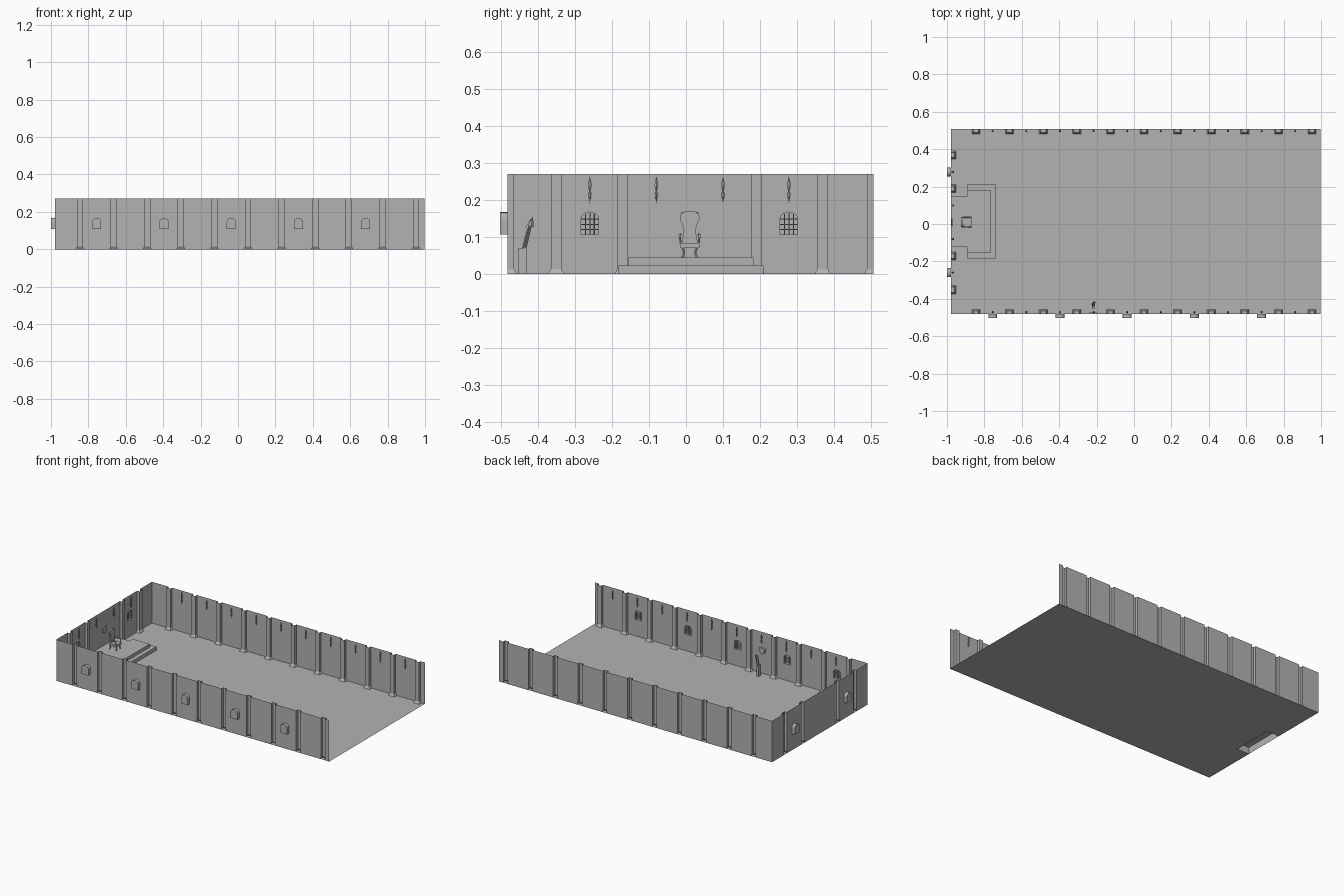
import bpy, bmesh, math
from mathutils import Vector

if "Cube" in bpy.data.objects:
    bpy.data.objects.remove(bpy.data.objects["Cube"])

stone = bpy.data.materials.new("grey_stone")
stone.diffuse_color = (0.45, 0.45, 0.45, 1)
stone.use_nodes = True
stone.node_tree.nodes["Principled BSDF"].inputs["Base Color"].default_value = stone.diffuse_color

X0, X1, Y0, Y1, H = -0.978, 0.998, -0.482, 0.507, 0.27
STEP = 0.1797


def finish(name, bm, normals=True):
    bmesh.ops.remove_doubles(bm, verts=bm.verts, dist=0.00005)
    if normals:
        bmesh.ops.recalc_face_normals(bm, faces=bm.faces)
    me = bpy.data.meshes.new(name)
    bm.to_mesh(me)
    bm.free()
    me.materials.append(stone)
    ob = bpy.data.objects.new(name, me)
    bpy.context.collection.objects.link(ob)
    return ob


def face(bm, pts):
    return bm.faces.new([bm.verts.new(p) for p in pts])


def prism(bm, lower, upper):
    """Closed solid between two matching outlines."""
    a = [bm.verts.new(p) for p in lower]
    b = [bm.verts.new(p) for p in upper]
    n = len(a)
    for i in range(n):
        bm.faces.new((a[i], a[(i + 1) % n], b[(i + 1) % n], b[i]))
    bm.faces.new(a[::-1])
    bm.faces.new(b)


def box(bm, lo, hi):
    ring = [(lo[0], lo[1]), (hi[0], lo[1]), (hi[0], hi[1]), (lo[0], hi[1])]
    prism(bm, [(*p, lo[2]) for p in ring], [(*p, hi[2]) for p in ring])


def rod(bm, p, q, r0, r1, n=6):
    """Tapered round bar from p to q."""
    p, q = Vector(p), Vector(q)
    rot = (q - p).to_track_quat('Z', 'Y')
    ring = [Vector((math.cos(k * math.tau / n), math.sin(k * math.tau / n), 0)) for k in range(n)]
    prism(bm, [p + rot @ (v * r0) for v in ring], [q + rot @ (v * r1) for v in ring])


def lathe(bm, cx, cy, profile, n=6):
    for (r0, z0), (r1, z1) in zip(profile, profile[1:]):
        rod(bm, (cx, cy, z0), (cx, cy, z1), max(r0, 0.0003), max(r1, 0.0003), n)


def arch(u, w=0.024, z0=0.107, z1=0.148, rise=0.019, n=8):
    pts = [(u - w, z0), (u + w, z0)]
    return pts + [(u + w * math.cos(math.pi * k / n), z1 + rise * math.sin(math.pi * k / n))
                  for k in range(n + 1)]


def wall(name, mapper, u0, u1, pillars, windows, torches):
    """Folded sheet wall; mapper(u, depth, z), depth grows into the hall."""
    WU, DU, WB, DB, ZB = 0.014, 0.017, 0.022, 0.026, 0.014
    bm = bmesh.new()
    # flat bays, with arched openings where needed
    ends = [(u0, 0, 0)] + [(p, WU, WB) for p in pillars] + [(u1, 0, 0)]
    for (a, au, ab), (b, bu, bb) in zip(ends, ends[1:]):
        outer = [(a + ab, 0), (b - bb, 0), (b - bu, ZB), (b - bu, H), (a + au, H), (a + au, ZB)]
        loops = [outer] + [arch(u) for u in windows if a < u < b]
        edges = []
        for loop in loops:
            vs = [bm.verts.new(mapper(u, 0, z)) for u, z in loop]
            edges += [bm.edges.new((vs[i], vs[(i + 1) % len(vs)])) for i in range(len(vs))]
        bmesh.ops.triangle_fill(bm, edges=edges, use_beauty=True, use_dissolve=False)
    # hollow pilasters with flared feet
    for p in pillars:
        rows = []
        for w, d, z in ((WB, DB, 0), (WU, DU, ZB), (WU, DU, H)):
            rows.append([mapper(p - w, 0, z), mapper(p - w, d, z), mapper(p + w, d, z), mapper(p + w, 0, z)])
        for lo, hi in zip(rows, rows[1:]):
            for i in range(3):
                face(bm, (lo[i], lo[i + 1], hi[i + 1], hi[i]))
    # window niches projecting outward
    for u in windows:
        loop = arch(u)
        for (a, za), (b, zb) in zip(loop, loop[1:] + loop[:1]):
            face(bm, (mapper(a, 0, za), mapper(b, 0, zb), mapper(b, -0.021, zb), mapper(a, -0.021, za)))
        face(bm, [mapper(a, -0.021, z) for a, z in loop])
    finish(name, bm)

    # lattice bars
    if windows:
        bm = bmesh.new()
        for u in windows:
            for k in (-1, 0, 1):
                rod(bm, mapper(u + k * 0.012, -0.002, 0.107), mapper(u + k * 0.012, -0.002, 0.165 - 0.003 * abs(k)),
                    0.0014, 0.0014, 4)
            for z in (0.12, 0.134, 0.148):
                rod(bm, mapper(u - 0.024, -0.002, z), mapper(u + 0.024, -0.002, z), 0.0014, 0.0014, 4)
        finish(name + "_window_bars", bm)

    # torches with brackets
    bm = bmesh.new()
    for u in torches:
        c = mapper(u, 0.011, 0)
        lathe(bm, c[0], c[1], [(0, 0.263), (0.004, 0.25), (0.006, 0.238), (0.003, 0.228), (0.002, 0.222),
                               (0.005, 0.216), (0.004, 0.208), (0.002, 0.203), (0, 0.191)])
        rod(bm, mapper(u, 0, 0.212), mapper(u, 0.011, 0.212), 0.002, 0.002, 4)
    finish(name + "_torches", bm)


# three walls
pil = [-0.845 + STEP * k for k in range(11)]
mid = [p + STEP / 2 for p in pil[:-1]]
wall("front_wall", lambda u, d, z: (u, Y0 + d, z), X0, X1, pil, mid[::2], mid)
wall("rear_wall", lambda u, d, z: (u, Y1 - d, z), X0, X1, pil, [], mid)
wall("end_wall", lambda u, d, z: (X0 + d, u, z), Y0, Y1, [-0.351, -0.171, 0.19, 0.369],
     [-0.26, 0.278], [-0.26, -0.08, 0.1, 0.278])

# floor with a gap beneath the dais
CY = 0.013


def dais_path(xf, half):
    side = [(X0, 0.136), (-0.89, 0.136), (-0.89, half), (xf, half)]
    return [(x, CY + y) for x, y in side] + [(x, CY - y) for x, y in side[::-1]]


low, high = dais_path(-0.738, 0.197), dais_path(-0.766, 0.169)
bm = bmesh.new()
face(bm, [(x, y, 0) for x, y in [(X0, Y1)] + low + [(X0, Y0), (X1, Y0), (X1, Y1)]])
bmesh.ops.triangulate(bm, faces=bm.faces)
finish("floor", bm)

# stepped dais, open underneath
bm = bmesh.new()
rows = [[(x, y, z) for x, y in p] for p, z in ((low, 0), (low, 0.023), (high, 0.023), (high, 0.044))]
for a, b in zip(rows, rows[1:]):
    for i in range(7):
        quad = (a[i], a[i + 1], b[i + 1], b[i])
        if len(set(quad)) >= 3:
            face(bm, [p for k, p in enumerate(quad) if p not in quad[:k]])
top = face(bm, rows[-1])
bmesh.ops.triangulate(bm, faces=[top])
finish("dais", bm)

# throne: bowed legs, seat, arms and shaped back
TY, TZ = 0.01, 0.044
bm = bmesh.new()
for s in (-1, 1):
    for x in (-0.92, -0.874):
        rod(bm, (x, TY + s * 0.02, TZ), (x, TY + s * 0.015, TZ + 0.012), 0.005, 0.003)
        rod(bm, (x, TY + s * 0.015, TZ + 0.012), (x, TY + s * 0.02, TZ + 0.034), 0.003, 0.005)
    rod(bm, (-0.92, TY + s * 0.025, 0.106), (-0.87, TY + s * 0.027, 0.104), 0.0035, 0.004)
    rod(bm, (-0.874, TY + s * 0.024, 0.08), (-0.874, TY + s * 0.027, 0.104), 0.003, 0.003)
box(bm, (-0.922, TY - 0.026, 0.071), (-0.868, TY + 0.026, 0.084))
half = [(0.022, 0.08), (0.016, 0.118), (0.019, 0.132), (0.027, 0.15), (0.024, 0.163), (0.012, 0.169)]
outline = half + [(-y, z) for y, z in half[::-1]]
prism(bm, [(-0.925, TY + y, z) for y, z in outline], [(-0.914, TY + y, z) for y, z in outline])
finish("throne", bm)

# wall shields
shield = [(0, 0.125), (0.02, 0.14), (0.024, 0.165), (0.012, 0.169), (-0.012, 0.169), (-0.024, 0.165), (-0.02, 0.14)]
bm = bmesh.new()
prism(bm, [(X0 + 0.001, TY + u, z) for u, z in shield], [(X0 + 0.009, TY + u * 0.8, z) for u, z in shield])
finish("end_wall_shield", bm)
SX = -0.217
bm = bmesh.new()
prism(bm, [(SX + u, Y0 + 0.001, z) for u, z in shield], [(SX + u * 0.8, Y0 + 0.009, z) for u, z in shield])
finish("front_wall_shield", bm)

# weapon stand with two leaning spears
bm = bmesh.new()
box(bm, (SX - 0.008, -0.453, 0), (SX + 0.008, -0.43, 0.07))
finish("weapon_stand", bm)
bm = bmesh.new()
for dx, y, z in ((-0.004, -0.427, 0.122), (0.004, -0.42, 0.128)):
    a, b = Vector((SX + dx, y - 0.016, 0.06)), Vector((SX + dx, y, z))
    d = (b - a).normalized()
    rod(bm, a, b, 0.003, 0.003)
    rod(bm, b, b + d * 0.028, 0.008, 0.0004, 4)
finish("spears", bm)
